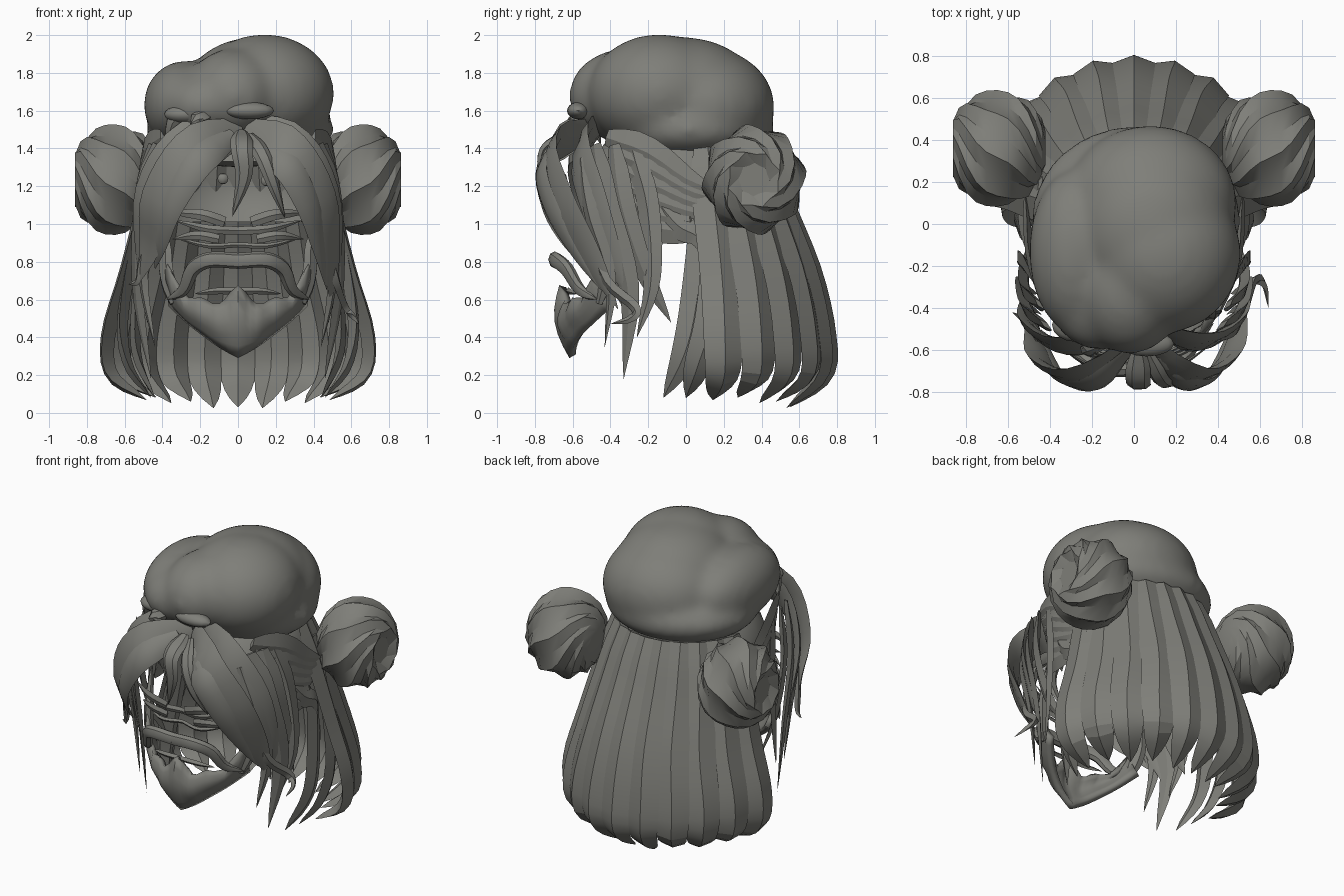
import bpy, bmesh, math
from mathutils import Vector, Matrix

if "Cube" in bpy.data.objects:
    bpy.data.objects.remove(bpy.data.objects["Cube"])

grey = bpy.data.materials.new("warm_grey")
grey.diffuse_color = (0.21, 0.21, 0.19, 1)
grey.use_nodes = True
grey.node_tree.nodes["Principled BSDF"].inputs["Base Color"].default_value = grey.diffuse_color


def finish(bm, name, angle=30):
    bmesh.ops.recalc_face_normals(bm, faces=bm.faces)
    me = bpy.data.meshes.new(name)
    bm.to_mesh(me)
    bm.free()
    ob = bpy.data.objects.new(name, me)
    bpy.context.collection.objects.link(ob)
    me.materials.append(grey)
    bpy.ops.object.select_all(action='DESELECT')
    ob.select_set(True)
    bpy.context.view_layer.objects.active = ob
    bpy.ops.object.shade_smooth_by_angle(angle=math.radians(angle))
    return ob


def spline(pts, t):
    """Catmull-Rom point at t in 0..1"""
    p = [Vector(q) for q in pts]
    p = [2 * p[0] - p[1]] + p + [2 * p[-1] - p[-2]]
    f = t * (len(pts) - 1)
    i = min(int(f), len(pts) - 2)
    f -= i
    a, b, c, d = p[i:i + 4]
    return 0.5 * (2 * b + (c - a) * f + (2 * a - 5 * b + 4 * c - d) * f * f
                  + (3 * b - a - 3 * c + d) * f ** 3)


def lock(bm, pts, w, th, power=3, n=4, steps=14, root=0.5):
    """Tapered strand lying flat against the head"""
    rings = []
    for k in range(steps + 1):
        t = k / steps
        P = spline(pts, t)
        T = (spline(pts, min(1, t + .01)) - spline(pts, max(0, t - .01))).normalized()
        out = Vector((P.x, P.y, 0.0))
        out = (out - T * out.dot(T)).normalized()
        S = T.cross(out)
        f = min(1, root + 3 * t) * (1 - t ** power) + 0.01
        rings.append([bm.verts.new(P + S * (w * f * math.cos(2 * math.pi * j / n))
                                   + out * (th * f * math.sin(2 * math.pi * j / n)))
                      for j in range(n)])
    for a, b in zip(rings, rings[1:]):
        for j in range(n):
            bm.faces.new((a[j], a[(j + 1) % n], b[(j + 1) % n], b[j]))
    bm.faces.new(rings[0])
    bm.faces.new(rings[-1])


def mirrored(pts, s):
    return [(s * x, y, z) for x, y, z in pts]


def ellipsoid(bm, c, r, u=32, v=20):
    bmesh.ops.create_uvsphere(bm, u_segments=u, v_segments=v, radius=1,
                              matrix=Matrix.Translation(c) @ Matrix.Diagonal((*r, 1)))


# Puffy lopsided hat: merged lobes
bm = bmesh.new()
for c, r in [((.14, -.14, 1.69), (.37, .38, .315)), ((.08, .1, 1.62), (.41, .37, .315)),
             ((-.28, -.13, 1.63), (.22, .39, .235)), ((-.02, -.31, 1.68), (.26, .31, .25)),
             ((-.17, -.31, 1.63), (.25, .29, .19)), ((.09, -.02, 1.67), (.39, .42, .32)),
             ((.01, .02, 1.5), (.5, .45, .2))]:
    ellipsoid(bm, c, r)
hat = finish(bm, "hat", 180)
m = hat.modifiers.new("merge", 'REMESH')
m.mode, m.voxel_size, m.use_smooth_shade = 'VOXEL', .028, True
m = hat.modifiers.new("soften", 'SMOOTH')
m.iterations = 12

# Knot and folds at the hat front
bm = bmesh.new()
ellipsoid(bm, (.06, -.57, 1.6), (.13, .06, .045), 16, 10)
ellipsoid(bm, (-.28, -.48, 1.58), (.11, .08, .05), 16, 10)
for pts in ([(-.2, -.5, 1.6), (-.33, -.5, 1.57), (-.38, -.45, 1.42)],
            [(-.15, -.55, 1.58), (-.22, -.6, 1.54), (-.12, -.58, 1.5)]):
    lock(bm, pts, .045, .03, 4, 6, 8)
finish(bm, "hat_knot", 40)

# Hair cap: open shell under the hat
bm = bmesh.new()
ellipsoid(bm, (0, -.03, 1.2), (.49, .5, .38), 28, 18)
drop = [f for f in bm.faces if (c := f.calc_center_median()).z < 1.02
        or (c.y < -.3 and c.z < 1.3)]
bmesh.ops.delete(bm, geom=drop, context='FACES')
finish(bm, "hair_cap")

# Back curtain of ridged strands
bm = bmesh.new()
N = 11
for i in range(N):
    a = math.radians(15 + 150 * i / (N - 1))
    c, s = math.cos(a), math.sin(a)
    tip = .01 + .06 * abs(c) + .02 * (i % 2)
    prof = [(.43, .42, 1.4), (.51, .53, 1.12), (.61, .68, .75),
            (.71, .755, .42), (.69, .745, .2), (.50, .55, tip)]
    lock(bm, [(rx * c, ry * s, z) for rx, ry, z in prof], .107, .04, 9, 4, 18, .65)
# Narrow strands at the curtain's front edges
for s in (1, -1):
    lock(bm, mirrored([(.44, .12, 1.3), (.5, .09, .9), (.54, .04, .5), (.53, -.02, .28),
                       (.44, -.12, .08)], s), .085, .03, 5)
    lock(bm, mirrored([(.44, .2, 1.3), (.54, .17, .9), (.61, .13, .5), (.58, .06, .25),
                       (.46, 0, .08)], s), .085, .03, 6)
finish(bm, "back_hair", 20)

# Twisted side buns with broad ridges
for s, name in ((1, "bun_right"), (-1, "bun_left")):
    bm = bmesh.new()
    K, R = 16, 14
    rows = []
    for k in range(1, R):
        phi = math.pi * k / R
        row = []
        for j in range(K):
            r = math.sin(phi) ** .8 * (1.04 if j % 2 else .92)
            a = 2 * math.pi * j / K - 1.4 * math.cos(phi) ** 3 + .35 * phi
            dip = .05 if k == 1 else 0
            row.append(bm.verts.new((s * (.65 + (.235 - dip) * math.cos(phi)),
                                     .36 + .27 * r * math.cos(a),
                                     1.235 + .285 * r * math.sin(a))))
        rows.append(row)
    for a, b in zip(rows, rows[1:]):
        for j in range(K):
            bm.faces.new((a[j], a[(j + 1) % K], b[(j + 1) % K], b[j]))
    bm.faces.new(rows[0])
    bm.faces.new(rows[-1])
    finish(bm, name, 24)

# Strands swept from the temples back to the buns
bm = bmesh.new()
for s in (1, -1):
    for i in range(6):
        h = i * .07
        lock(bm, mirrored([(.40, -.42 + .02 * i, 1.46 - h), (.48, -.2, 1.38 - 1.1 * h),
                           (.51, .0, 1.24 - .8 * h), (.52, .16 - .03 * i, 1.18 - .55 * h)], s),
             .085, .025, 3, 4, 9)
    lock(bm, mirrored([(.45, -.2, 1.2), (.51, -.05, 1.0), (.53, .06, .93), (.53, .1, .82)], s), .07, .03)
finish(bm, "temple_hair", 25)

# Long side locks in front of the ears
bm = bmesh.new()
for s in (1, -1):
    for pts, w in [
            ([(.45, -.38, 1.42), (.51, -.33, 1.1), (.52, -.22, .75), (.48, -.08, .48)], .075),
            ([(.42, -.48, 1.42), (.50, -.42, 1.1), (.53, -.3, .65), (.46, -.33, .18)], .085),
            ([(.46, -.28, 1.4), (.51, -.2, 1.1), (.54, -.18, .7), (.5, -.26, .4)], .065),
            ([(.40, -.55, 1.35), (.48, -.5, 1.05), (.5, -.4, .7), (.44, -.43, .35)], .055)]:
        lock(bm, mirrored(pts, s), w, .022, 3, 4)
lock(bm, [(.46, -.5, .95), (.52, -.42, .7), (.57, -.27, .56), (.62, -.29, .5), (.64, -.4, .47)],
     .03, .02, 4, 4, 16)
lock(bm, [(-.46, -.55, .95), (-.51, -.48, .8), (-.53, -.45, .7), (-.58, -.42, .68)], .03, .02)
finish(bm, "side_locks", 25)

# Swept fringe, parted near the middle
bm = bmesh.new()
for pts, w in [
        ([(.02, -.52, 1.5), (-.24, -.72, 1.38), (-.42, -.68, 1.12), (-.47, -.55, .88), (-.53, -.45, .68)], .13),
        ([(-.02, -.6, 1.47), (-.2, -.76, 1.33), (-.35, -.73, 1.1), (-.41, -.62, .9), (-.44, -.5, .76)], .08),
        ([(-.02, -.45, 1.53), (-.3, -.58, 1.4), (-.47, -.52, 1.15), (-.5, -.42, .85), (-.5, -.33, .55)], .12),
        ([(.04, -.52, 1.5), (.26, -.72, 1.38), (.43, -.66, 1.12), (.49, -.5, .82), (.5, -.36, .55)], .13),
        ([(.1, -.64, 1.42), (.26, -.76, 1.3), (.37, -.72, 1.1), (.43, -.6, .88), (.47, -.45, .65)], .08),
        ([(.02, -.45, 1.53), (.3, -.56, 1.4), (.46, -.5, 1.15), (.51, -.4, .85), (.52, -.3, .6)], .12),
        ([(.02, -.6, 1.49), (.02, -.75, 1.4), (.03, -.76, 1.25), (-.03, -.71, 1.04)], .06),
        ([(.06, -.6, 1.47), (.13, -.74, 1.36), (.19, -.75, 1.2), (.25, -.68, 1.03)], .045)]:
    lock(bm, pts, w, .025, 3, 6, 16)
finish(bm, "fringe", 35)

# Chin beard: curved shell with wavy upper edge
bm = bmesh.new()
U, V = 24, 6
top = [(0, 0, .67), (.1, 0, .57), (.2, 0, .6), (.3, 0, .62), (.38, 0, .82)]
low = [(0, 0, .30), (.1, 0, .355), (.2, 0, .42), (.3, 0, .49), (.38, 0, .57)]
grid = []
for i in range(U + 1):
    u = 2 * i / U - 1
    zt, zl = spline(top, abs(u)).z, spline(low, abs(u)).z
    col = []
    for j in range(V + 1):
        v = j / V
        y = -.64 + .22 * u * u - .05 * math.sin(math.pi * v) + .04 * v
        x = .38 * u * (1 - .08 * v)
        y -= .012 * math.cos(u * 22) * (1 - v)
        col.append(bm.verts.new((x, y, zt + (zl - zt) * v)))
    grid.append(col)
for a, b in zip(grid, grid[1:]):
    for j in range(V):
        bm.faces.new((a[j], a[j + 1], b[j + 1], b[j]))
beard = finish(bm, "chin_beard", 45)
m = beard.modifiers.new("thick", 'SOLIDIFY')
m.thickness, m.offset = .04, 0

# Moustache, lower lip line and sideburns
bm = bmesh.new()
for s in (1, -1):
    lock(bm, mirrored([(0, -.69, .805), (.15, -.69, .81), (.24, -.63, .76),
                       (.29, -.56, .65), (.38, -.47, .6)], s), .042, .035, 5, 8, 16, 1)
    lock(bm, mirrored([(0, -.62, .645), (.12, -.62, .645), (.23, -.58, .63)], s), .018, .015, 4, 4, 8, 1)
    lock(bm, mirrored([(.34, -.46, .58), (.38, -.42, .75), (.39, -.4, .9), (.44, -.3, 1.05)], s),
         .05, .03, 4, 6)
finish(bm, "moustache", 40)

# Brows and lashes
bm = bmesh.new()
for s in (1, -1):
    for pts, w in [([(.07, -.67, 1.01), (.2, -.68, 1.05), (.36, -.58, 1.06)], .03),
                   ([(0, -.6, .965), (.16, -.62, .975), (.34, -.54, 1.02)], .022),
                   ([(.1, -.62, .92), (.22, -.62, .94), (.35, -.53, .92)], .025),
                   ([(0, -.6, .89), (.16, -.62, .885), (.34, -.52, .93)], .014)]:
        lock(bm, mirrored(pts, s), w, .01, 4, 4, 8, .9)
for x, z in ((-.08, 1.24), (.15, 1.23)):
    ellipsoid(bm, (x, -.65, z), (.03, .02, .03), 10, 6)
finish(bm, "brows_and_lashes", 30)
